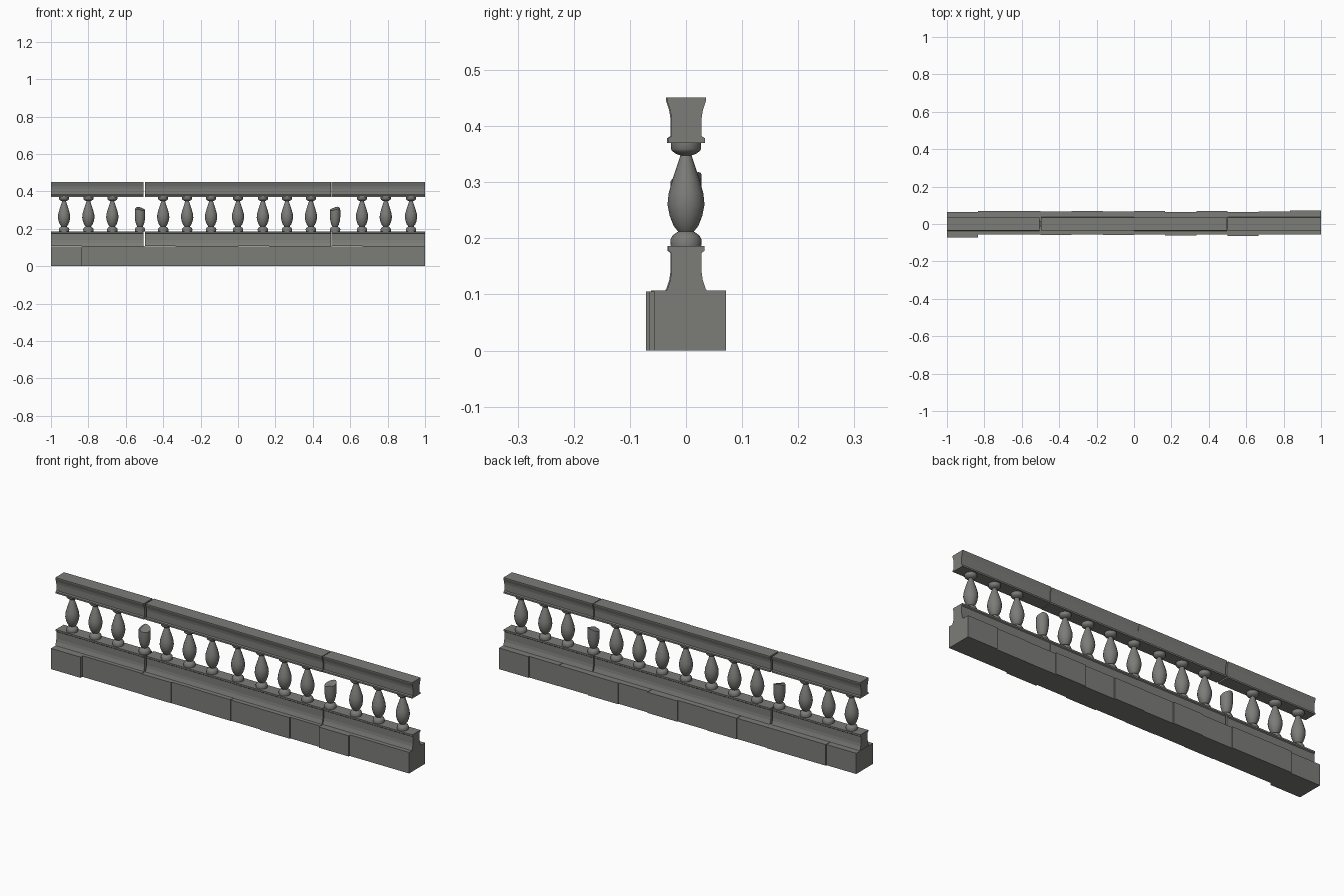
import bpy, bmesh, math
from mathutils import Vector

if "Cube" in bpy.data.objects:
    bpy.data.objects.remove(bpy.data.objects["Cube"])

stone = bpy.data.materials.new("grey stone")
stone.diffuse_color = (0.2, 0.2, 0.19, 1)
stone.use_nodes = True
stone.node_tree.nodes["Principled BSDF"].inputs["Base Color"].default_value = stone.diffuse_color


def finish(bm, name, smooth=False):
    bmesh.ops.recalc_face_normals(bm, faces=bm.faces)
    me = bpy.data.meshes.new(name)
    bm.to_mesh(me)
    bm.free()
    me.materials.append(stone)
    ob = bpy.data.objects.new(name, me)
    bpy.context.collection.objects.link(ob)
    if smooth:
        bpy.ops.object.select_all(action='DESELECT')
        ob.select_set(True)
        bpy.context.view_layer.objects.active = ob
        bpy.ops.object.shade_smooth_by_angle(angle=math.radians(40))
    return ob


def extrude_x(name, section, x0, x1):
    """Closed (y, z) section swept along x."""
    bm = bmesh.new()
    f = bm.faces.new([bm.verts.new((x0, y, z)) for y, z in section])
    r = bmesh.ops.extrude_face_region(bm, geom=[f], use_keep_orig=True)
    moved = [v for v in r['geom'] if isinstance(v, bmesh.types.BMVert)]
    bmesh.ops.translate(bm, verts=moved, vec=(x1 - x0, 0, 0))
    return finish(bm, name)


def turned(name, profile, x, cut=None, n=16):
    """Lathe an (r, z) profile; cut = (height, normal) breaks the top off."""
    bm = bmesh.new()
    rings = [[bm.verts.new((r * math.cos(2 * math.pi * i / n), r * math.sin(2 * math.pi * i / n), z))
              for i in range(n)] for r, z in profile]
    for a, b in zip(rings, rings[1:]):
        for i in range(n):
            bm.faces.new((a[i], a[(i + 1) % n], b[(i + 1) % n], b[i]))
    bm.faces.new(rings[0][::-1])
    bm.faces.new(rings[-1])
    if cut:
        for h, nrm in cut:
            bmesh.ops.bisect_plane(bm, geom=bm.verts[:] + bm.edges[:] + bm.faces[:],
                                   plane_co=(0, 0, h), plane_no=Vector(nrm).normalized(), clear_outer=True)
            edges = [e for e in bm.edges if e.is_boundary]
            bmesh.ops.holes_fill(bm, edges=edges, sides=0)
    bmesh.ops.translate(bm, verts=bm.verts, vec=(x, 0, 0))
    return finish(bm, name, True)


# base blocks, unevenly set
front = [.071, .057, .057, .059, .057, .059, .057, .062, .057, .065, .057, .057]
back = [.064, .070, .070, .066, .070, .066, .070, .065, .070, .065, .066, .071]
for k in range(12):
    f, b = -front[k], back[k]
    h = .107 if k % 3 else .105
    extrude_x("base_block", [(f, 0), (b, 0), (b, h), (f, h)], -1 + k / 6, -1 + (k + 1) / 6)

# moulded rails, four lengths each, slightly out of line
half = [(.033, .370), (.033, .378), (.027, .382), (.027, .415), (.029, .428), (.035, .446), (.035, .451)]
low = [(.036, .107), (.034, .110), (.029, .125), (.027, .139), (.027, .174), (.032, .178), (.032, .186)]
shift = [-.001, .001, -.001, .001]
for k in range(4):
    x0, x1 = -1 + k * .5, -.5 + k * .5
    x0 += .004 if k == 1 else 0
    x1 -= .004 if k in (0, 2) else 0
    for name, prof in (("hand_rail", half), ("lower_rail", low)):
        sec = [(y + shift[k], z) for y, z in prof] + [(-y + shift[k], z) for y, z in reversed(prof)]
        extrude_x(name, sec, x0, x1)

# balusters
foot = [(.027, .185), (.028, .197), (.024, .205), (.017, .210), (.014, .212)]
body = [(.022, .222), (.029, .240), (.033, .260), (.031, .280), (.024, .305), (.015, .332), (.010, .348)]
cap = [(.017, .350), (.024, .355), (.027, .359), (.027, .371)]
stub = [(.020, .222), (.025, .240), (.028, .262), (.028, .290), (.027, .325)]
xs = [-.93, -.80, -.672, -.524, -.40, -.272, -.144, 0, .133, .262, .39, .519, .663, .79, .925]
for i, x in enumerate(xs):
    if i == 3:
        turned("broken_baluster", foot + stub, x, [(.308, (.3, -.25, 1)), (.318, (-.5, -.3, 1))])
    elif i == 11:
        turned("broken_baluster", foot + stub, x, [(.308, (-.3, -.25, 1)), (.318, (.4, -.3, 1))])
    else:
        turned("baluster", foot + body + cap, x)
